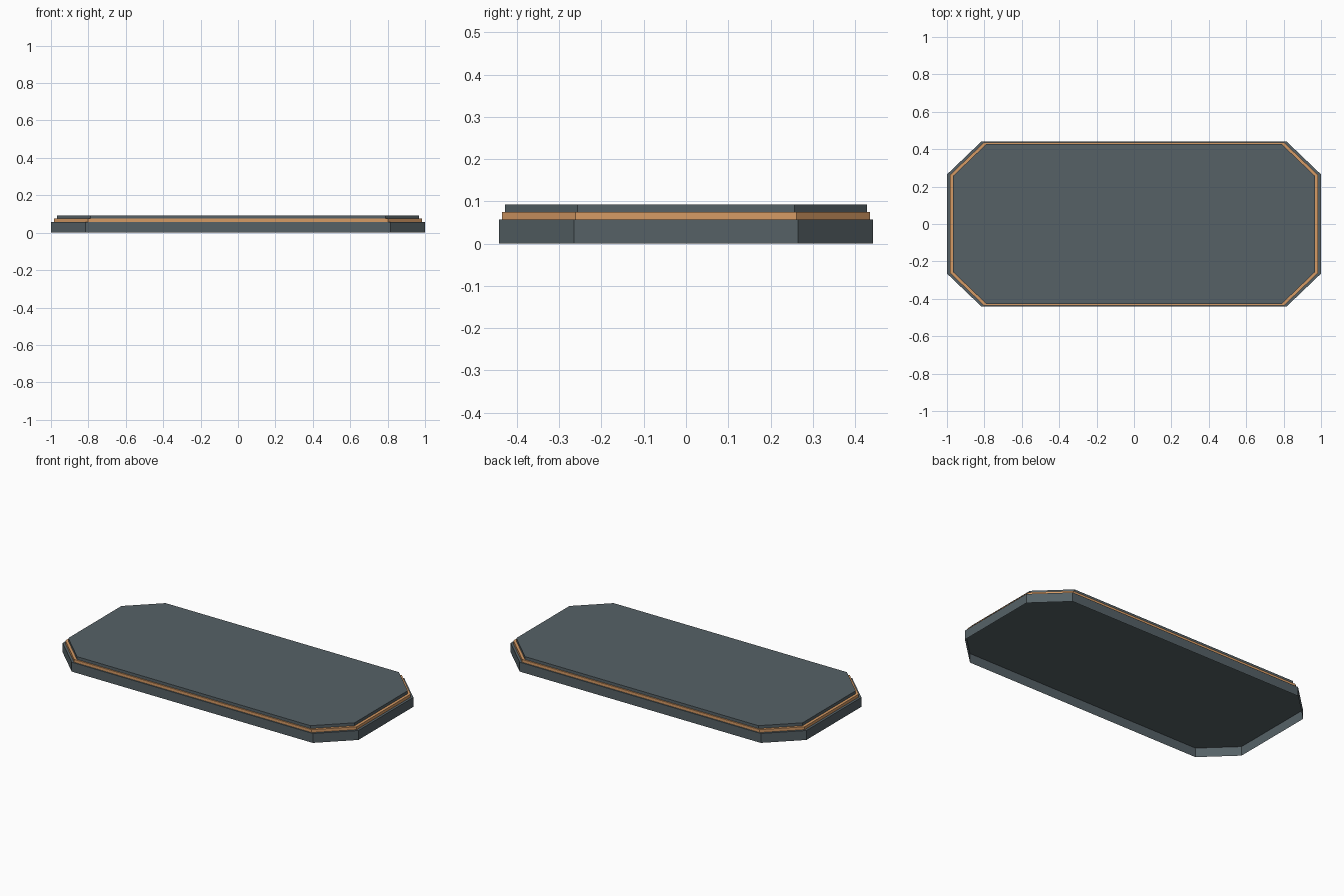
import bpy
import bmesh

cube = bpy.data.objects.get("Cube")
if cube:
    bpy.data.objects.remove(cube, do_unlink=True)


def make_material(name, color):
    mat = bpy.data.materials.new(name)
    mat.use_nodes = True
    mat.diffuse_color = (*color, 1)
    mat.node_tree.nodes["Principled BSDF"].inputs["Base Color"].default_value = (*color, 1)
    return mat


slate = make_material("slate grey", (0.093, 0.121, 0.134))
copper = make_material("copper", (0.67, 0.325, 0.13))

# Cut-corner outline: half length, half width and where the corner cuts start
LONG, CUT_X, WIDE, CUT_Y = 1.0, 0.815, 0.442, 0.265


def octagon_shell(name, scale, bottom, top, mat):
    """Walls and a top cap on the cut-corner outline, open underneath."""
    half = [(CUT_X, -WIDE), (LONG, -CUT_Y), (LONG, CUT_Y), (CUT_X, WIDE)]
    outline = half + [(-x, -y) for x, y in half]
    bm = bmesh.new()
    lower, upper = ([bm.verts.new((x * scale, y * scale, z)) for x, y in outline]
                    for z in (bottom, top))
    bm.faces.new(upper)
    for i in range(len(outline)):
        j = (i + 1) % len(outline)
        bm.faces.new((lower[i], lower[j], upper[j], upper[i]))
    mesh = bpy.data.meshes.new(name)
    bm.to_mesh(mesh)
    bm.free()
    mesh.materials.append(mat)
    obj = bpy.data.objects.new(name, mesh)
    bpy.context.collection.objects.link(obj)


# Three stacked, stepped layers; the base is hollow below
octagon_shell("base_shell", 1.0, 0.0, 0.0575, slate)
octagon_shell("trim_band", 0.985, 0.0575, 0.075, copper)
octagon_shell("top_slab", 0.968, 0.075, 0.093, slate)
